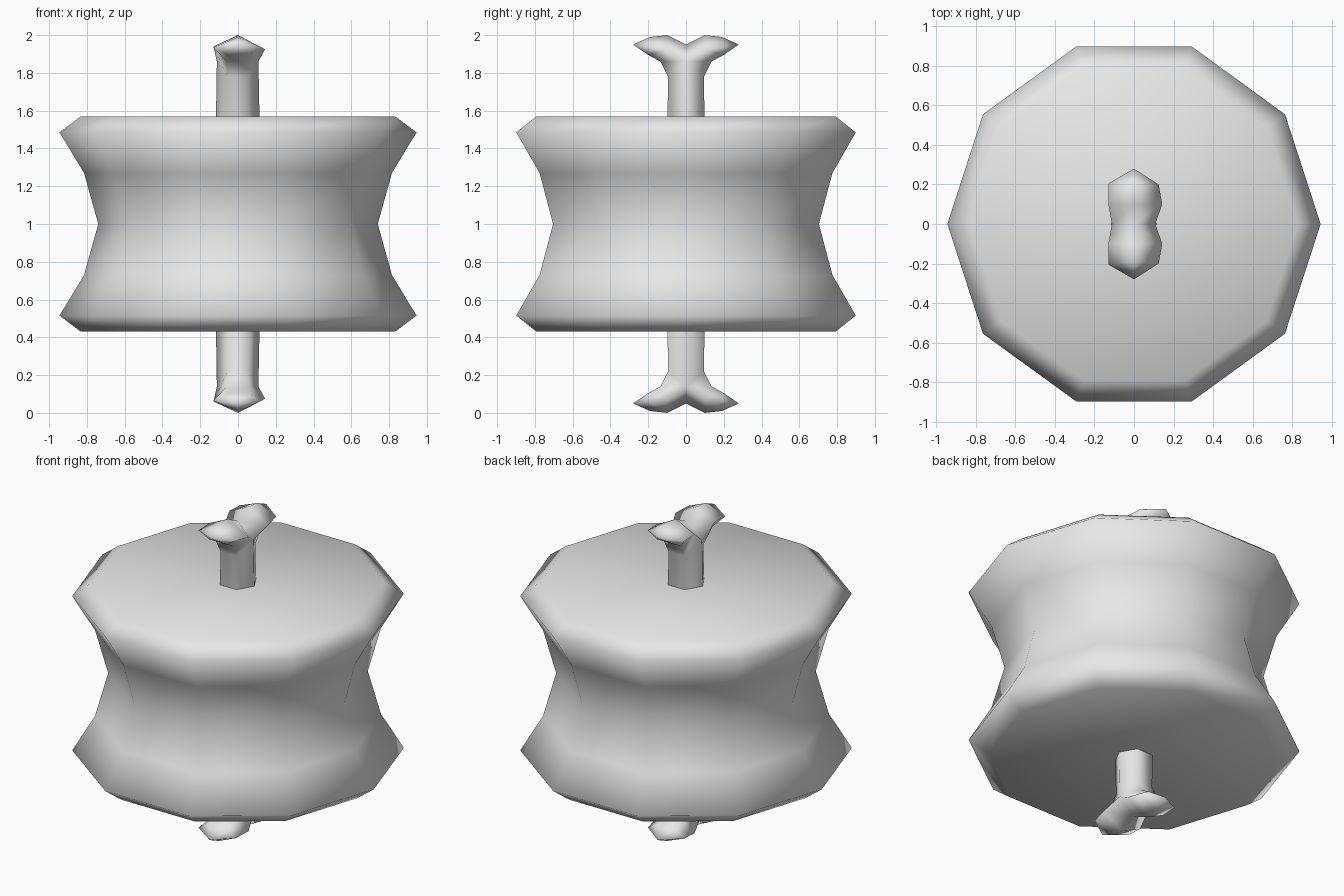
import bpy
import bmesh
from math import cos, sin, tau

cube = bpy.data.objects.get("Cube")
if cube:
    bpy.data.objects.remove(cube, do_unlink=True)

grey = bpy.data.materials.new("plain_grey")
grey.use_nodes = True
COLOUR = (0.8, 0.8, 0.8, 1)
grey.diffuse_color = COLOUR
grey.node_tree.nodes["Principled BSDF"].inputs["Base Color"].default_value = COLOUR


def finish(bm, name):
    """Turn a bmesh into a smooth-shaded grey object."""
    bmesh.ops.recalc_face_normals(bm, faces=bm.faces)
    mesh = bpy.data.meshes.new(name)
    bm.to_mesh(mesh)
    bm.free()
    mesh.materials.append(grey)
    mesh.shade_smooth()
    obj = bpy.data.objects.new(name, mesh)
    bpy.context.collection.objects.link(obj)
    return obj


def bridge(bm, lower, upper, closed=True):
    n = len(lower)
    for i in range(n if closed else n - 1):
        j = (i + 1) % n
        bm.faces.new((lower[i], lower[j], upper[j], upper[i]))


# Ten-sided waisted drum, symmetric about its middle
SIDES = 10
half = [(0.74, 0), (0.815, 0.27), (0.945, 0.485), (0.832, 0.57)]
profile = [(r, 1 - h) for r, h in reversed(half)] + [(r, 1 + h) for r, h in half[1:]]
bm = bmesh.new()
rings = [[bm.verts.new((r * cos(tau * i / SIDES), r * sin(tau * i / SIDES), z))
          for i in range(SIDES)] for r, z in profile]
for low, high in zip(rings, rings[1:]):
    bridge(bm, low, high)
bm.faces.new(rings[0])
bm.faces.new(rings[-1])
finish(bm, "drum")

# Six-sided axle with forked ends: one quarter, mirrored front/back and up/down
shaft = [(0.125, 0, 1), (0.062, 0.105, 1), (-0.062, 0.105, 1), (-0.125, 0, 1)]
fork_root = [(0.108, 0, 1.86), (0.055, 0.095, 1.78), (-0.055, 0.095, 1.78),
             (-0.112, 0, 1.86), (0, 0, 1.95)]
knuckle = [(0.143, 0.1, 1.925), (0.06, 0.135, 1.86), (-0.06, 0.135, 1.86),
           (-0.13, 0.1, 1.94), (0, 0.1, 2)]
prong = [(0.125, 0.2, 1.935), (0.06, 0.2, 1.895), (-0.06, 0.2, 1.895),
         (-0.13, 0.205, 1.935), (0, 0.19, 1.99)]
bm = bmesh.new()
base, root, mid, end = [[bm.verts.new(p) for p in ring]
                        for ring in (shaft, fork_root, knuckle, prong)]
bridge(bm, base, root[:4], closed=False)
bridge(bm, root, mid)
bridge(bm, mid, end)
tip = bm.verts.new((0, 0.28, 1.95))
for i in range(5):
    bm.faces.new((end[i], end[(i + 1) % 5], tip))
axle = finish(bm, "forked_axle")

centre = bpy.data.objects.new("mirror_centre", None)
centre.location = (0, 0, 1)
centre.hide_render = True
bpy.context.collection.objects.link(centre)
mirror = axle.modifiers.new("Mirror", 'MIRROR')
mirror.use_axis = (False, True, True)
mirror.mirror_object = centre
bpy.context.view_layer.update()
